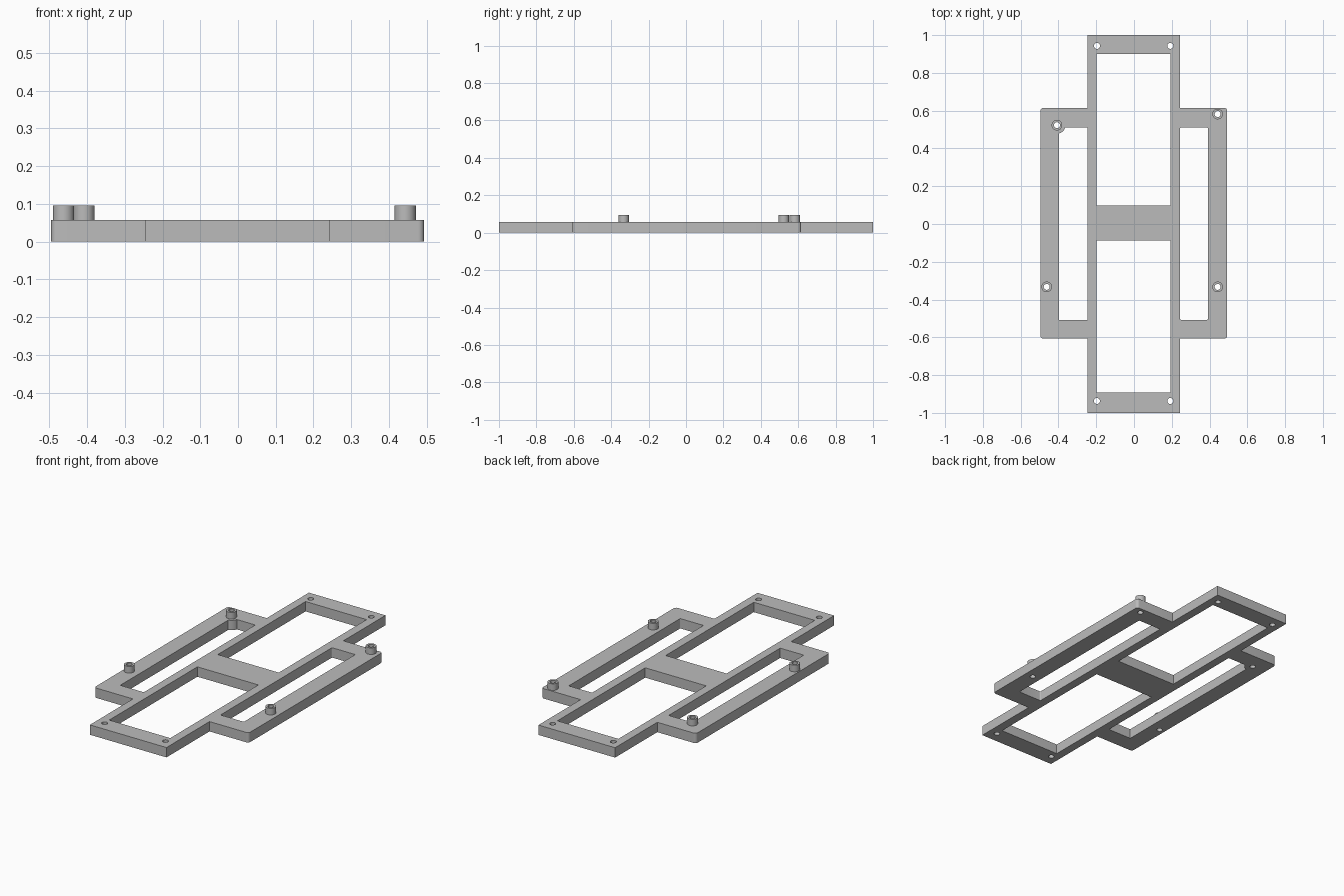
import bpy, bmesh
from math import pi, cos, sin, atan2
from mathutils import Vector

if "Cube" in bpy.data.objects:
    bpy.data.objects.remove(bpy.data.objects["Cube"], do_unlink=True)

PLATE_TOP, POST_TOP = 0.057, 0.095
HOLE_R, POST_R, BOSS_R = 0.016, 0.028, 0.045

grey = bpy.data.materials.new("plain grey")
grey.use_nodes = True
colour = (0.5, 0.5, 0.5, 1)
grey.diffuse_color = colour
grey.node_tree.nodes["Principled BSDF"].inputs["Base Color"].default_value = colour


def arc(centre, radius, start, end, steps):
    return [(centre[0] + radius * cos(start + (end - start) * i / steps),
             centre[1] + radius * sin(start + (end - start) * i / steps))
            for i in range(steps + 1)]


def circle(centre, radius, sides=32):
    return arc(centre, radius, 0, 2 * pi, sides)[:-1]


def rectangle(x0, x1, y0, y1):
    return [(x0, y0), (x1, y0), (x1, y1), (x0, y1)]


def rounded(corners, radius, rule=lambda p: True, steps=6):
    """Round the right-angled corners that satisfy the rule."""
    result = []
    for i, p in enumerate(corners):
        p = Vector(p)
        if not rule(p):
            result.append(p)
            continue
        a = (Vector(corners[i - 1]) - p).normalized() * radius
        b = (Vector(corners[(i + 1) % len(corners)]) - p).normalized() * radius
        for k in range(steps + 1):
            t = pi / 2 * k / steps
            result.append(p + a * (1 - sin(t)) + b * (1 - cos(t)))
    return result


def slab(name, loops, bottom, top):
    """Extrude an outline with holes into a solid."""
    bm = bmesh.new()
    for loop in loops:
        verts = [bm.verts.new((p[0], p[1], bottom)) for p in loop]
        for i, v in enumerate(verts):
            bm.edges.new((verts[i - 1], v))
    bmesh.ops.triangle_fill(bm, edges=bm.edges[:], use_beauty=True, normal=(0, 0, 1))
    extruded = bmesh.ops.extrude_face_region(bm, geom=bm.faces[:], use_keep_orig=True)
    for v in extruded["geom"]:
        if isinstance(v, bmesh.types.BMVert):
            v.co.z = top
    bmesh.ops.recalc_face_normals(bm, faces=bm.faces[:])
    mesh = bpy.data.meshes.new(name)
    bm.to_mesh(mesh)
    bm.free()
    mesh.materials.append(grey)
    obj = bpy.data.objects.new(name, mesh)
    bpy.context.collection.objects.link(obj)
    bpy.ops.object.select_all(action="DESELECT")
    obj.select_set(True)
    bpy.context.view_layer.objects.active = obj
    bpy.ops.object.shade_smooth_by_angle(angle=pi / 6)


# Cross-shaped outline, rounded only at the side corners
L, R, SIDE_L, SIDE_R = -0.247, 0.243, -0.495, 0.493
BACK, FRONT = 0.615, -0.607
outline = [(L, -1), (R, -1), (R, FRONT), (SIDE_R, FRONT), (SIDE_R, BACK), (R, BACK),
           (R, 1), (L, 1), (L, BACK), (SIDE_L, BACK), (SIDE_L, FRONT), (L, FRONT)]
outline = rounded(outline, 0.016, lambda p: abs(p.x) > 0.4)

# Windows; the left one wraps round the boss of the inset post
boss = (-0.408, 0.523)
win_l, win_back, win_front = -0.398, 0.511, -0.507
start = atan2(-(BOSS_R ** 2 - (win_l - boss[0]) ** 2) ** 0.5, win_l - boss[0])
end = atan2(win_back - boss[1], (BOSS_R ** 2 - (win_back - boss[1]) ** 2) ** 0.5)
left_window = ([(win_l, win_front), (L, win_front), (L, win_back)]
               + arc(boss, BOSS_R, end, start, 10))
windows = [rectangle(-0.198, 0.192, 0.098, 0.9),
           rectangle(-0.198, 0.192, -0.893, -0.088),
           rounded(rectangle(R, 0.392, win_front, win_back), 0.006),
           left_window]

# Screw holes and posts
screws = [(x, y) for x in (-0.196, 0.192) for y in (-0.937, 0.943)]
posts = {"left_back": (0.443, 0.582), "left_front": (0.443, -0.333),
         "right_back": boss, "right_front": (-0.462, -0.333)}

holes = [circle(p, HOLE_R) for p in screws + list(posts.values())]
slab("frame_plate", [outline] + windows + holes, 0, PLATE_TOP)
for side, p in posts.items():
    slab(side + "_post", [circle(p, POST_R), circle(p, HOLE_R)], PLATE_TOP, POST_TOP)
